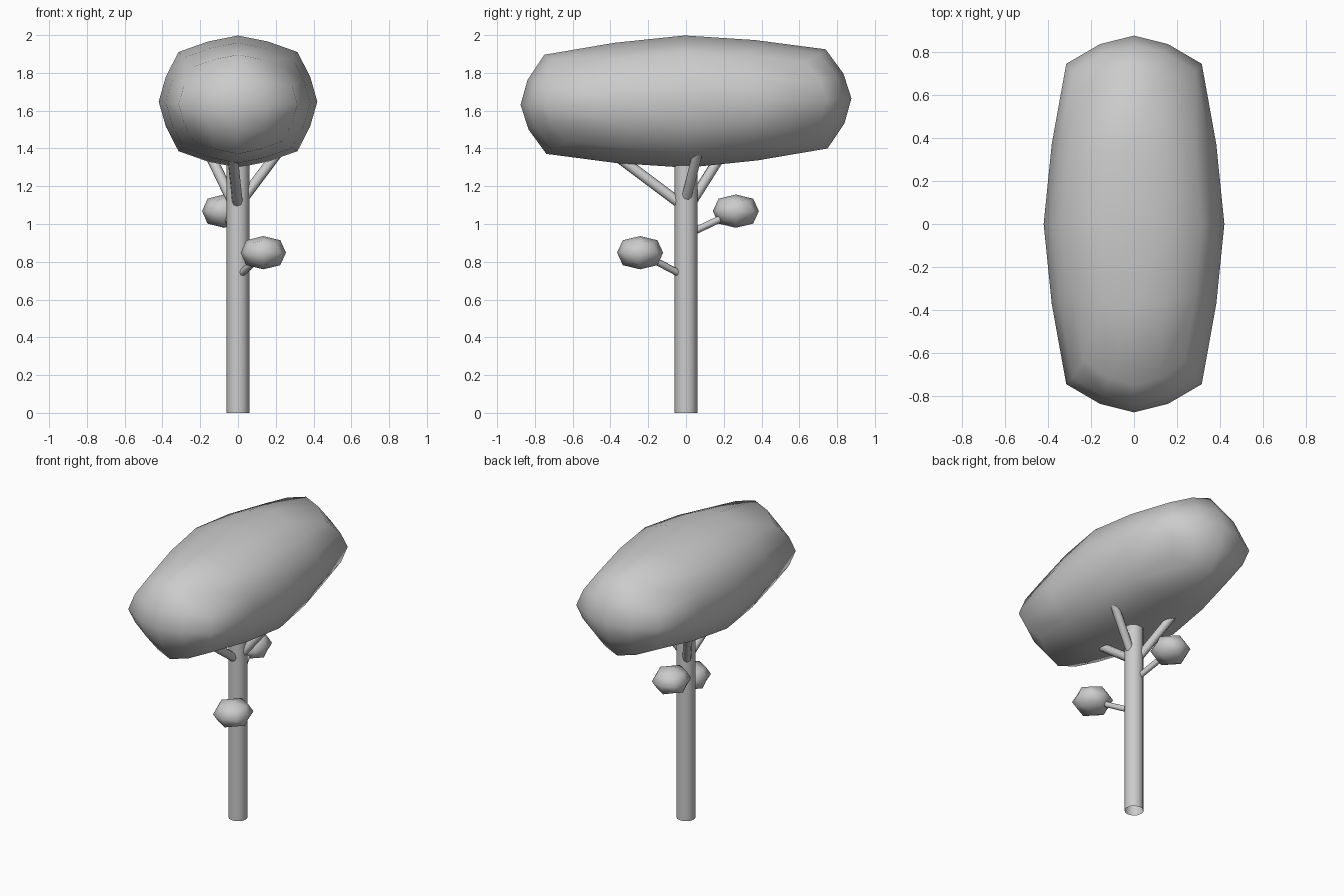
import bpy, bmesh, math
from mathutils import Vector

if "Cube" in bpy.data.objects:
    bpy.data.objects.remove(bpy.data.objects["Cube"])


def finish(name, bm, angle):
    bmesh.ops.recalc_face_normals(bm, faces=bm.faces)
    me = bpy.data.meshes.new(name)
    bm.to_mesh(me)
    bm.free()
    ob = bpy.data.objects.new(name, me)
    bpy.context.collection.objects.link(ob)
    for p in me.polygons:
        p.use_smooth = True
    bpy.ops.object.select_all(action='DESELECT')
    bpy.context.view_layer.objects.active = ob
    ob.select_set(True)
    bpy.ops.object.shade_smooth_by_angle(angle=math.radians(angle))
    return ob


def foliage(name, centre, half, cuts, y_end=0.75, y_mid=0.91, tilt=0):
    """Rounded-off box: each face bulges towards its middle."""
    bm = bmesh.new()
    bmesh.ops.create_cube(bm, size=2)
    bmesh.ops.subdivide_edges(bm, edges=bm.edges[:], cuts=cuts, use_grid_fill=True)

    def drop(t, end, mid):
        t = abs(t)
        return 1 if t < 0.1 else (mid if t < 0.9 else end)

    for v in bm.verts:
        a, b, c = v.co
        fa, fb, fc = (drop(t, 0.75, 0.91) for t in (a, b, c))
        v.co = (half[0] * a * fb * fc,
                half[1] * b * drop(a, y_end, y_mid) * drop(c, y_end, y_mid),
                half[2] * c * fa * fb)
    ob = finish(name, bm, 80)
    ob.location = centre
    ob.rotation_euler.x = math.radians(tilt)


def rod(name, start, end, radius, sides):
    """Open tube between two points."""
    start, end = Vector(start), Vector(end)
    d = end - start
    bm = bmesh.new()
    bmesh.ops.create_cone(bm, cap_ends=False, segments=sides, radius1=radius,
                          radius2=radius, depth=d.length)
    ob = finish(name, bm, 60)
    ob.location = (start + end) / 2
    ob.rotation_euler = d.to_track_quat('Z', 'Y').to_euler()


# Main crown and the two small leaf clumps
foliage("crown", (0, 0, 1.648), (0.42, 0.876, 0.35), 3, 0.85, 0.955, 1.1)
foliage("low_leaf_clump", (0.134, -0.243, 0.848), (0.12, 0.122, 0.088), 1)
foliage("high_leaf_clump", (-0.075, 0.264, 1.068), (0.115, 0.122, 0.088), 1)

# Trunk
rod("trunk", (0, 0, 0), (0, 0, 1.4), 0.06, 12)

# Branches reaching into the crown
rod("front_branch", (0, 0, 1.085), (-0.03, -0.38, 1.37), 0.028, 8)
rod("right_branch", (0.01, -0.005, 1.11), (0.22, 0.065, 1.39), 0.028, 8)
rod("back_branch", (-0.02, 0.02, 1.10), (-0.15, 0.19, 1.37), 0.028, 8)

# Twigs holding the leaf clumps
rod("low_twig", (0.015, -0.03, 0.735), (0.125, -0.22, 0.835), 0.019, 8)
rod("high_twig", (-0.01, 0.03, 0.955), (-0.07, 0.24, 1.055), 0.019, 8)
